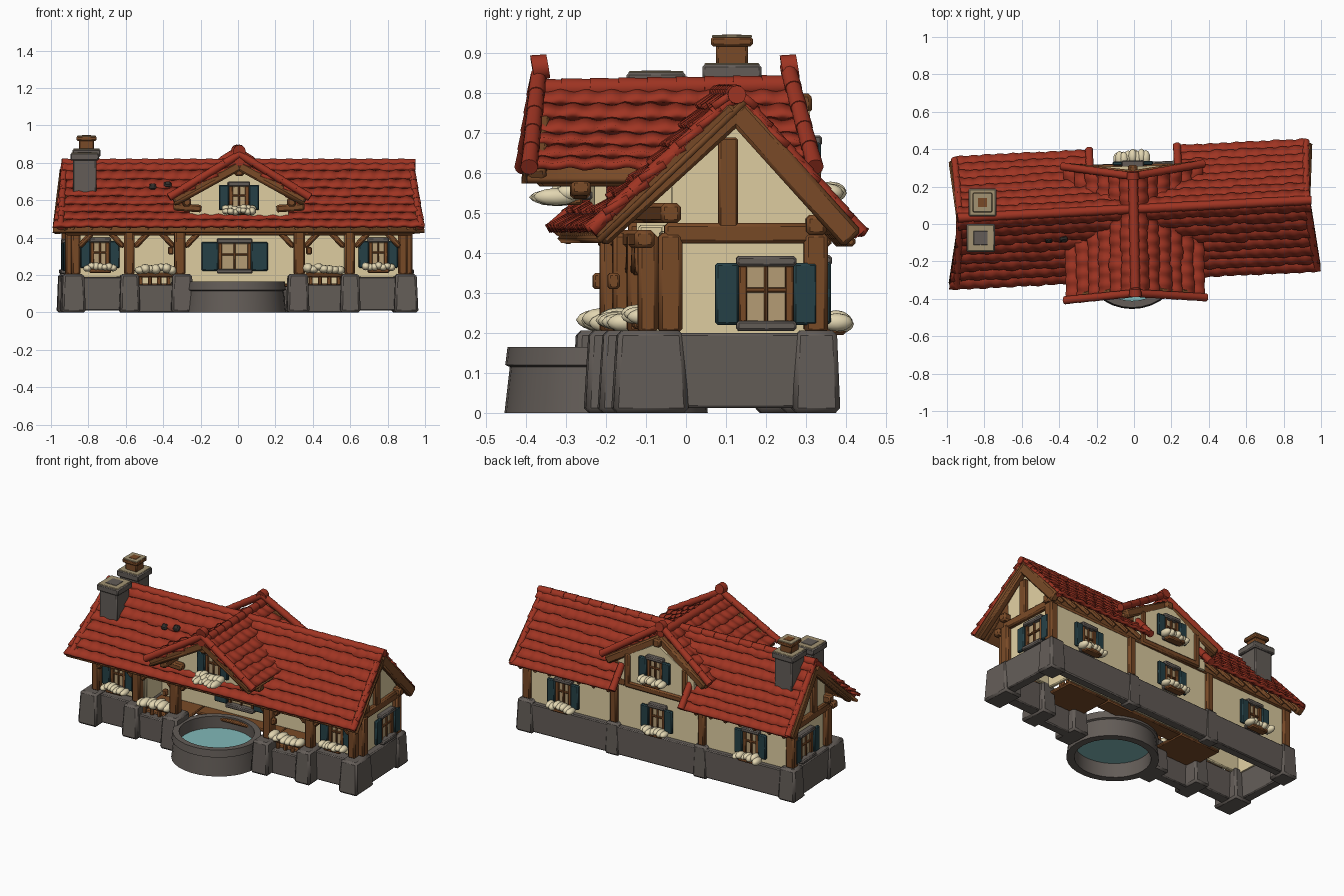
import bpy, bmesh, math, random
from mathutils import Matrix, Vector

if "Cube" in bpy.data.objects:
    bpy.data.objects.remove(bpy.data.objects["Cube"])

random.seed(4)
PI = math.pi
COLOURS = {
    "red tile": (0.345, 0.034, 0.016), "stone": (0.125, 0.108, 0.096),
    "timber": (0.19, 0.068, 0.02), "plaster": (0.74, 0.62, 0.36),
    "shutter teal": (0.019, 0.052, 0.062), "cream flowers": (0.76, 0.67, 0.44),
    "water": (0.22, 0.48, 0.48), "dark": (0.03, 0.025, 0.022),
    "sandstone": (0.36, 0.29, 0.17), "pane": (0.47, 0.34, 0.18)}
MATS = {}
for n, c in COLOURS.items():
    MATS[n] = bpy.data.materials.new(n)
    MATS[n].diffuse_color = (*c, 1)
ROT = 0.05  # the house sits slightly turned
I = Matrix.Identity(4)


def make(name, bm, mat, angle=0.7):
    bmesh.ops.transform(bm, matrix=Matrix.Rotation(ROT, 4, 'Z'), verts=bm.verts)
    me = bpy.data.meshes.new(name)
    bm.to_mesh(me)
    bm.free()
    me.materials.append(MATS[mat])
    me.polygons.foreach_set("use_smooth", [True] * len(me.polygons))
    me.set_sharp_from_angle(angle=angle)
    ob = bpy.data.objects.new(name, me)
    bpy.context.collection.objects.link(ob)
    return ob


def box(name, c, s, mat, M=I, taper=1.0, bev=0.006):
    bm = bmesh.new()
    bmesh.ops.create_cube(bm, size=1)
    for v in bm.verts:
        k = taper if v.co.z > 0 else 1
        v.co = Vector((v.co.x * s[0] * k, v.co.y * s[1] * k, v.co.z * s[2]))
    b = min(bev, min(s) * 0.3)
    bmesh.ops.bevel(bm, geom=bm.edges[:], offset=b, segments=1, affect='EDGES')
    bmesh.ops.transform(bm, matrix=M @ Matrix.Translation(c), verts=bm.verts)
    return make(name, bm, mat)


def beam(name, p, q, w, h, mat="timber", M=I):
    p, q = Vector(p), Vector(q)
    d = q - p
    T = Matrix.Translation((p + q) / 2) @ d.to_track_quat('Z', 'Y').to_matrix().to_4x4()
    return box(name, (0, 0, 0), (w, h, d.length), mat, M @ T, bev=0.009)


def prism(name, pts, t, mat, M=I):
    bm = bmesh.new()
    f = bm.faces.new([bm.verts.new((u, 0, z)) for u, z in pts])
    r = bmesh.ops.extrude_face_region(bm, geom=[f])
    for v in r["geom"]:
        if isinstance(v, bmesh.types.BMVert):
            v.co.y += t
    bmesh.ops.recalc_face_normals(bm, faces=bm.faces)
    bmesh.ops.transform(bm, matrix=M, verts=bm.verts)
    return make(name, bm, mat)


def tiles(name, A, B, C, D, rows, cols, skip=None):
    """Courses of barrel tiles over the quad eave A-B, ridge C-D."""
    A, B, C, D = map(Vector, (A, B, C, D))
    nrm = (B - A).cross(C - A).normalized()
    bm = bmesh.new()
    S = 6
    for r in range(rows):
        jit = [random.uniform(-0.14, 0.06) for _ in range(cols + 2)]
        lift = [random.uniform(0.010, 0.015) for _ in range(cols + 2)]
        shift = 0.5 * (r % 2)
        grid = []
        for k in range(cols * S + 1):
            u = k / (cols * S)
            t = u * cols + shift
            i = int(t)
            hump = 0.004 + 0.007 * math.sin(PI * t) ** 2
            col = []
            for e in (0, 0.5, 1.12):
                v = min(1, (r + e + (jit[i] if e == 0 and r else 0)) / rows)
                P = A.lerp(B, u).lerp(C.lerp(D, u), v)
                P.z -= 0.012 * math.sin(PI * v)
                col.append(bm.verts.new(P + nrm * (lift[i] * (1 - e) + hump)))
            grid.append(col)
        for a, b in zip(grid, grid[1:]):
            for j in range(2):
                f = bm.faces.new((a[j], b[j], b[j + 1], a[j + 1]))
                if skip and skip(f.calc_center_median()):
                    bm.faces.remove(f)
    ob = make(name, bm, "red tile", 0.9)
    m = ob.modifiers.new("thickness", 'SOLIDIFY')
    m.thickness = 0.018
    # boarding under the tiles
    if not skip:
        bm = bmesh.new()
        bm.faces.new([bm.verts.new(p - nrm * 0.025) for p in (A, B, D, C)])
        m = make(name + "_boarding", bm, "timber").modifiers.new("thickness", 'SOLIDIFY')
        m.thickness = 0.015


def caps(name, p, q, r, n):
    """Row of round cap tiles from p to q."""
    p, q = Vector(p), Vector(q)
    d = q - p
    bm = bmesh.new()
    for i in range(n):
        T = Matrix.Translation(p + d * (i + 0.5) / n) @ d.to_track_quat('Z', 'Y').to_matrix().to_4x4()
        bmesh.ops.create_cone(bm, cap_ends=True, segments=12, radius1=r, radius2=r * 0.88,
                              depth=d.length / n * 1.1, matrix=T)
    make(name, bm, "red tile")


def flowers(name, c, s, M=I, n=7):
    """Flat drooping heap of blossom."""
    bm = bmesh.new()
    for i in range(n):
        x = (i + 0.5) / n - 0.5
        o = Vector((x, random.uniform(-.12, .12), random.uniform(-.12, .12) - 0.5 * x * x))
        T = Matrix.Translation(Vector(c) + Vector([a * b for a, b in zip(o, s)]))
        bmesh.ops.create_icosphere(bm, subdivisions=2, radius=1, matrix=M @ T @ Matrix.Diagonal(
            (s[0] * 0.14, s[1] * random.uniform(.4, .5), s[2] * random.uniform(.32, .45), 1)))
    make(name, bm, "cream flowers", 1.5)


def window(name, pos, ang, w, h, sw=0.055, box_flowers=True):
    M = Matrix.Translation(pos) @ Matrix.Rotation(ang, 4, 'Z')
    box(name + "_pane", (0, -0.005, 0), (w, 0.01, h), "pane", M)
    box(name + "_lintel", (0, -0.015, h / 2 + 0.012), (w + 0.02, 0.04, 0.026), "stone", M)
    box(name + "_sill", (0, -0.02, -h / 2 - 0.01), (w + 0.02, 0.05, 0.025), "stone", M)
    for x in (-w / 2 + 0.007, 0, w / 2 - 0.007):
        t = 0.02 if x else 0.01
        box(name + "_upright", (x, -0.012, 0), (t, 0.02, h), "timber", M, bev=0.003)
    box(name + "_crossbar", (0, -0.012, 0.01), (w, 0.016, 0.012), "timber", M, bev=0.003)
    for s in (-1, 1):
        box(name + "_shutter", (s * (w / 2 + sw / 2 + 0.003), -0.02, 0), (sw, 0.022, h + 0.015), "shutter teal", M)
    if box_flowers:
        box(name + "_planter", (0, -0.045, -h / 2 - 0.022), (w + 0.02, 0.05, 0.025), "timber", M)
        flowers(name + "_flowers", (0, -0.055, -h / 2), (w + 0.065, 0.085, 0.055), M)


def side(x, y, z, ang):
    return Matrix.Translation((x, y, z)) @ Matrix.Rotation(ang, 4, 'Z')


# stone plinth with tapered feet
box("plinth_back", (0, 0.3, 0.1), (1.84, 0.055, 0.18), "stone")
for s in (-1, 1):
    box("plinth_end", (s * 0.91, 0.09, 0.106), (0.06, 0.42, 0.188), "stone")
    box("plinth_front", (s * 0.74, -0.13, 0.1), (0.34, 0.07, 0.18), "stone")
    box("porch_low_wall", (s * 0.42, -0.18, 0.075), (0.3, 0.06, 0.15), "stone")
    for x, y, w, d in ((0.89, -0.135, 0.13, 0.19), (0.59, -0.155, 0.11, 0.19), (0.31, -0.185, 0.12, 0.17),
                       (0.895, 0.28, 0.12, 0.12), (0.3, 0.295, 0.1, 0.08)):
        box("stone_foot", (s * x, y, 0.103), (w, d, 0.206), "stone", taper=0.86, bev=0.012)
    # porch deck, planters and lantern
    box("porch_deck", (s * 0.43, -0.03, 0.145), (0.3, 0.24, 0.02), "timber")
    beam("porch_rail", (s * 0.35, -0.17, 0.2), (s * 0.55, -0.17, 0.2), 0.03, 0.025)
    for i in range(4):
        box("baluster", (s * (0.38 + i * 0.05), -0.17, 0.165), (0.022, 0.018, 0.06), "timber")
    flowers("porch_flowers", (s * 0.45, -0.185, 0.237), (0.2, 0.11, 0.062))
    box("lantern", (s * 0.37, -0.2, 0.33), (0.03, 0.03, 0.04), "timber")
    # walls
    prism("gable_wall", [(-.08 if s > 0 else -.285, .18), (.285 if s > 0 else .08, .18)] +
          ([(.285, .51), (.08, .74), (-.08, .6)] if s > 0 else [(.08, .6), (-.08, .74), (-.285, .51)]),
          0.03, "plaster", side(s * 0.9, 0, 0, s * PI / 2))
    box("front_wall", (s * 0.74, -0.085, 0.32), (0.32, 0.025, 0.27), "plaster")
    box("porch_side_wall", (s * 0.58, 0.0, 0.32), (0.025, 0.18, 0.3), "plaster")
    # posts
    for x, y, w in ((0.9, -0.085, 0.06), (0.875, -0.14, 0.05), (0.59, -0.15, 0.055), (0.32, -0.17, 0.06),
                    (0.9, 0.28, 0.06), (0.3, 0.295, 0.05)):
        box("post", (s * x, y, 0.325), (w, w, 0.25), "timber", bev=0.01)
    # braces under the porch beam
    for x, d in ((0.86, -1), (0.62, 1), (0.56, -1), (0.35, 1), (0.29, -1)):
        beam("brace", (s * x, -0.155, 0.35), (s * (x + d * 0.075), -0.155, 0.43), 0.03, 0.03)
    # gable end framing
    beam("gable_tie_beam", (s * 0.905, -0.1, 0.45), (s * 0.905, 0.3, 0.45), 0.04, 0.052)
    box("gable_king_post", (s * 0.905, 0.06, 0.575), (0.035, 0.05, 0.23), "timber")
    for y, z in ((-0.27, 0.44), (0.37, 0.435)):
        beam("gable_barge", (s * 0.925, 0.08, 0.757), (s * 0.95, y, z), 0.045, 0.062)
    window("end_window", (s * 0.902, 0.155, 0.298), s * PI / 2, 0.13, 0.14, 0.06, False)
    window("front_window", (s * 0.745, -0.1, 0.31), 0, 0.095, 0.13, 0.055)
    window("back_window", (s * 0.64, 0.296, 0.3), PI, 0.1, 0.14)
box("porch_back_wall", (0, 0.09, 0.32), (1.16, 0.025, 0.34), "plaster")
box("back_wall", (0, 0.28, 0.33), (1.8, 0.03, 0.3), "plaster")
box("deck_back", (0, 0.04, 0.145), (0.56, 0.1, 0.02), "timber")
window("porch_window", (-0.015, 0.076, 0.3), 0, 0.17, 0.14, 0.09, False)
window("back_centre_window", (0, 0.296, 0.3), PI, 0.1, 0.13)
# long beams
beam("porch_beam", (-0.93, -0.15, 0.435), (0.93, -0.15, 0.435), 0.05, 0.045)
beam("front_purlin", (-0.945, -0.085, 0.5), (0.945, -0.085, 0.5), 0.05, 0.05)
beam("back_purlin", (-0.945, 0.28, 0.47), (0.945, 0.28, 0.47), 0.05, 0.05)
beam("ridge_beam", (-0.935, 0.08, 0.75), (0.94, 0.08, 0.75), 0.045, 0.05)
for i in range(19):
    x = -0.9 + i * 0.1
    beam("rafter_tail", (x, -0.265, 0.44), (x, -0.13, 0.565), 0.022, 0.025)
    if abs(x) > 0.25:
        beam("rafter_tail", (x, 0.375, 0.42), (x, 0.265, 0.545), 0.022, 0.025)

# main roof, the back eave is notched around the rear gable
tiles("main_roof_front", (-1.005, -0.29, 0.455), (0.985, -0.29, 0.455),
      (-0.93, 0.08, 0.805), (0.945, 0.08, 0.805), 8, 27)
tiles("main_roof_back", (0.955, 0.395, 0.445), (-0.945, 0.395, 0.445),
      (0.945, 0.08, 0.805), (-0.93, 0.08, 0.805), 8, 27,
      skip=lambda c: abs(c.x - 0.015) < 0.235 and c.y > 0.285)
caps("main_ridge_caps", (-0.935, 0.08, 0.797), (0.95, 0.08, 0.797), 0.026, 22)
for s in (-1, 1):
    caps("notch_edge_tiles", (0.015 + s * 0.235, 0.405, 0.455), (0.015 + s * 0.235, 0.3, 0.58), 0.022, 2)
    for y, z, x in ((-0.285, 0.46, 0.965), (0.39, 0.452, 0.94)):
        caps("verge_tiles", (s * x, y, z), (s * 0.925, 0.08, 0.797), 0.02, 7)
for x, z in ((-0.46, 0.685), (-0.38, 0.695)):
    beam("roof_hatch", (x, -0.048, z), (x, -0.075, z - 0.027), 0.04, 0.03, "dark")

# cross gable with front and rear faces
ROT = 0.02
E, R = 0.362, 0.61
tiles("cross_roof_left", (-E, 0.31, R), (-E, -0.405, R), (0, 0.255, 0.81), (0, -0.375, 0.81), 6, 10)
tiles("cross_roof_right", (E, -0.405, R), (E, 0.31, R), (0, -0.375, 0.81), (0, 0.255, 0.81), 6, 10)
caps("cross_ridge_caps", (0, -0.38, 0.81), (0, 0.265, 0.82), 0.027, 9)
for s in (-1, 1):
    caps("cross_verge_front", (s * (E + 0.012), -0.4, 0.618), (0, -0.37, 0.845), 0.022, 5)
    caps("cross_verge_back", (s * (E + 0.012), 0.315, 0.618), (0, 0.255, 0.865), 0.022, 5)
    beam("cross_barge_front", (0, -0.355, 0.785), (s * 0.35, -0.38, 0.592), 0.045, 0.05)
    beam("cross_barge_back", (0, 0.265, 0.79), (s * 0.34, 0.31, 0.587), 0.045, 0.05)
    beam("cross_bracket", (s * 0.2, -0.27, 0.555), (s * 0.35, -0.27, 0.565), 0.05, 0.04)
    beam("cross_plate", (s * 0.28, -0.37, 0.59), (s * 0.28, 0.3, 0.59), 0.045, 0.045)
    beam("rear_gable_post", (s * 0.2, 0.3, 0.45), (s * 0.2, 0.3, 0.66), 0.04, 0.04)
for y, z in ((0.28, 0.45), (-0.235, 0.49)):
    prism("cross_gable_wall", [(-.265, z), (.265, z), (.265, .61), (0, .77), (-.265, .61)], 0.03,
          "plaster", side(0, y, 0, 0))
beam("cross_ridge_beam", (0, -0.37, 0.755), (0, 0.315, 0.775), 0.05, 0.05)
beam("rear_gable_tie", (-0.22, 0.3, 0.465), (0.22, 0.3, 0.465), 0.04, 0.04)
for y in (-0.365, 0.26):
    caps("peak_tile", (0, y - 0.018, 0.862), (0, y + 0.018, 0.868), 0.034, 1)
window("dormer_window", (0, -0.24, 0.615), 0, 0.1, 0.12)
flowers("dormer_blossom", (0, -0.325, 0.54), (0.16, 0.12, 0.05))
window("rear_gable_window", (0, 0.305, 0.61), PI, 0.1, 0.12)

# round pool
ROT = 0
prof = [(.268, 0), (.254, .115), (.266, .12), (.26, .165), (.222, .165), (.222, 0)]
bm = bmesh.new()
rings = []
for k in range(32):
    a = 2 * PI * k / 32
    rings.append([bm.verts.new((-0.01 + r * math.cos(a), -0.2 + 0.95 * r * math.sin(a), z)) for r, z in prof])
for k in range(32):
    p, q = rings[k], rings[(k + 1) % 32]
    for j in range(6):
        bm.faces.new((p[j], q[j], q[(j + 1) % 6], p[(j + 1) % 6]))
bmesh.ops.recalc_face_normals(bm, faces=bm.faces)
make("pool_wall", bm, "stone")
bm = bmesh.new()
bmesh.ops.create_circle(bm, cap_ends=True, segments=32, radius=0.226,
                        matrix=Matrix.Translation((-0.01, -0.2, 0.09)) @ Matrix.Diagonal((1, .95, 1, 1)))
make("pool_water", bm, "water")

# chimneys
for x, y, top in ((-0.81, 0.115, 0.872), (-0.82, -0.075, 0.852)):
    box("chimney_stack", (x, y, 0.72), (0.125, 0.125, 0.24), "stone")
    box("chimney_crown", (x, y, top - 0.02), (0.152, 0.148, 0.04), "stone")
    box("chimney_rim", (x, y, top), (0.14, 0.138, 0.008), "sandstone")
    if y < 0:
        box("chimney_flue", (x, y, top + 0.003), (0.075, 0.075, 0.006), "stone")
    else:
        box("chimney_pot", (x, y, 0.9), (0.08, 0.08, 0.06), "timber")
        box("chimney_pot_cap", (x, y, 0.93), (0.105, 0.105, 0.025), "timber")
        box("chimney_pot_rim", (x, y, 0.943), (0.1, 0.1, 0.006), "sandstone")
        box("chimney_pot_flue", (x, y, 0.945), (0.05, 0.05, 0.006), "timber")

for m in bpy.data.materials:
    if m.users and not m.is_grease_pencil:
        m.use_nodes = True
        m.node_tree.nodes["Principled BSDF"].inputs["Base Color"].default_value = m.diffuse_color
